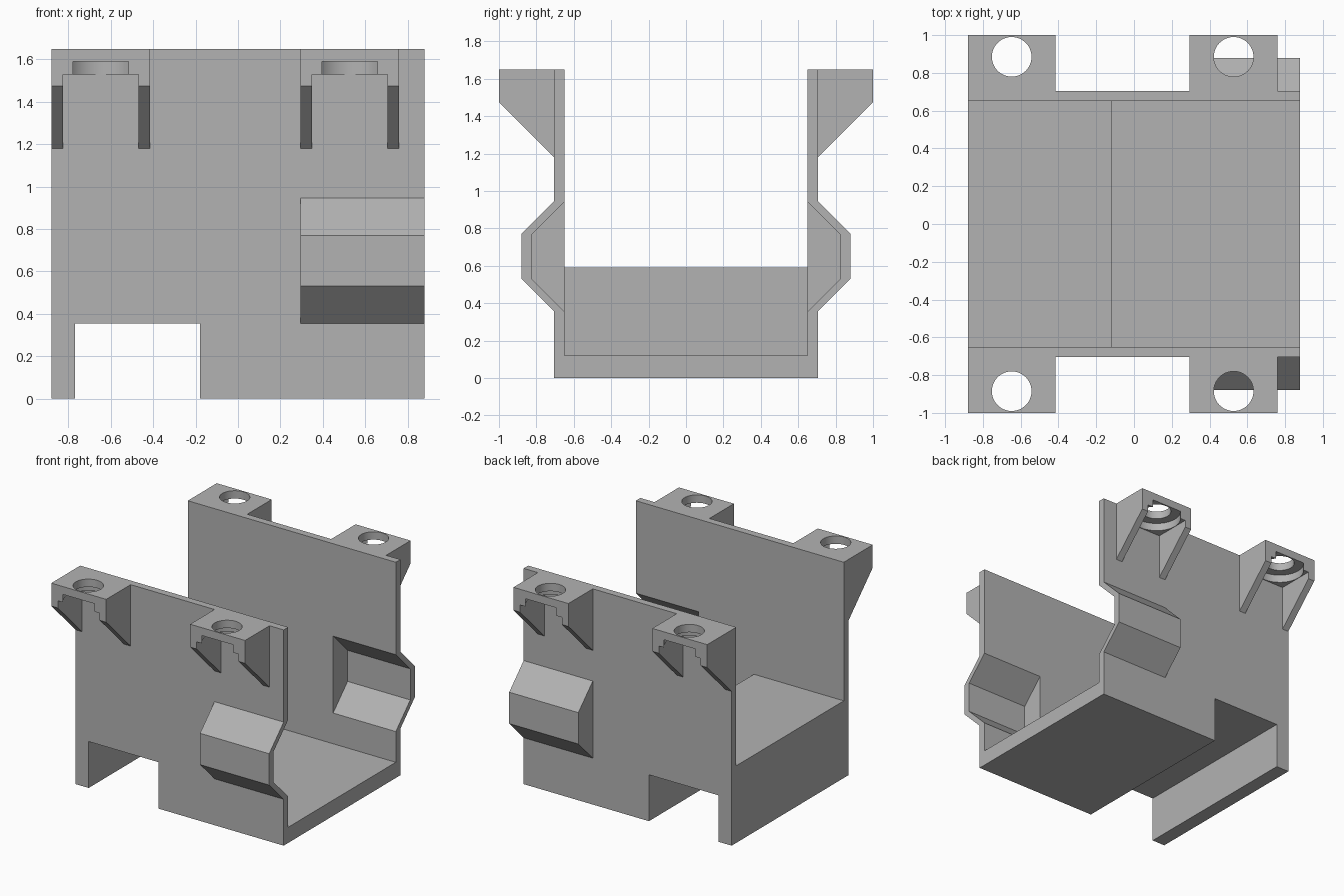
import bpy, bmesh
from mathutils import Vector

if "Cube" in bpy.data.objects:
    bpy.data.objects.remove(bpy.data.objects["Cube"])

grey = bpy.data.materials.new("mid grey")
grey.diffuse_color = (0.45, 0.45, 0.45, 1)
grey.use_nodes = True
grey.node_tree.nodes["Principled BSDF"].inputs["Base Color"].default_value = grey.diffuse_color


def finish(bm, name):
    bmesh.ops.recalc_face_normals(bm, faces=bm.faces)
    mesh = bpy.data.meshes.new(name)
    bm.to_mesh(mesh)
    bm.free()
    mesh.materials.append(grey)
    obj = bpy.data.objects.new(name, mesh)
    bpy.context.collection.objects.link(obj)
    return obj


def prism(name, profile, axis, start, end):
    """Extrude a closed profile along x (points are y, z) or y (points are x, z)."""
    bm = bmesh.new()
    place = (lambda a, z: (start, a, z)) if axis == "x" else (lambda a, z: (a, start, z))
    face = bm.faces.new([bm.verts.new(place(a, z)) for a, z in profile])
    new = bmesh.ops.extrude_face_region(bm, geom=[face])["geom"]
    d = end - start
    bmesh.ops.translate(bm, verts=[v for v in new if isinstance(v, bmesh.types.BMVert)],
                        vec=Vector((d, 0, 0)) if axis == "x" else Vector((0, d, 0)))
    return finish(bm, name)


def box(name, x0, x1, y0, y1, z0, z1):
    return prism(name, [(x0, z0), (x1, z0), (x1, z1), (x0, z1)], "y", y0, y1)


def cylinder(name, x, y, z0, z1, radius):
    bm = bmesh.new()
    bmesh.ops.create_cone(bm, cap_ends=True, segments=48, radius1=radius, radius2=radius, depth=z1 - z0)
    bmesh.ops.translate(bm, verts=bm.verts, vec=(x, y, (z0 + z1) / 2))
    return finish(bm, name)


def combine(target, tool, operation):
    """Apply a boolean and remove the helper."""
    mod = target.modifiers.new(operation, "BOOLEAN")
    mod.operation, mod.object, mod.solver = operation, tool, "EXACT"
    bpy.context.view_layer.objects.active = target
    bpy.ops.object.modifier_apply(modifier=mod.name)
    bpy.data.objects.remove(tool, do_unlink=True)


# Main cradle: base notch and stepped floor in one outline, then the side walls
OUT, INN, TOP = 0.705, 0.65, 1.65
cradle = prism("cradle", [(-0.88, 0), (-0.77, 0), (-0.77, 0.355), (-0.18, 0.355), (-0.18, 0),
                          (0.88, 0), (0.88, TOP), (-0.88, TOP)], "y", -OUT, OUT)
combine(cradle, prism("channel", [(-1, 0.59), (-0.12, 0.59), (-0.12, 0.12), (1, 0.12), (1, 2), (-1, 2)],
                      "y", -INN, INN), "DIFFERENCE")

for s in (-1, 1):
    # Hollow angular bulge on each wall, open at the right end
    combine(cradle, prism("bulge", [(s * 0.68, 0.355), (s * OUT, 0.355), (s * 0.88, 0.53), (s * 0.88, 0.77),
                                    (s * OUT, 0.945), (s * 0.68, 0.945)], "x", 0.295, 0.88), "UNION")
    combine(cradle, prism("bulge_hollow", [(s * 0.6, 0.355), (s * INN, 0.355), (s * 0.825, 0.53),
                                           (s * 0.825, 0.768), (s * INN, 0.943), (s * 0.6, 0.943)],
                          "x", 0.35, 1.0), "DIFFERENCE")

    # Mounting brackets: ribbed gusset with pocket, counterbore and screw hole
    for x0 in (-0.88, 0.295):
        cx, cy = x0 + 0.2325, s * 0.885
        bracket = prism("bracket", [(s * 0.68, TOP), (s * 1, TOP), (s * 1, 1.475), (s * OUT, 1.18),
                                    (s * 0.68, 1.18)], "x", x0, x0 + 0.465)
        y0, y1 = sorted((s * OUT, s * 1.1))
        combine(bracket, box("pocket", x0 + 0.055, x0 + 0.41, y0, y1, 1.0, 1.53), "DIFFERENCE")
        combine(bracket, cylinder("counterbore", cx, cy, 1.4, 1.59, 0.175), "DIFFERENCE")
        combine(bracket, cylinder("screw_hole", cx, cy, 1.4, 1.8, 0.105), "DIFFERENCE")
        combine(cradle, bracket, "UNION")

# Smooth the round holes, keep every edge sharp
bpy.ops.object.select_all(action="DESELECT")
cradle.select_set(True)
bpy.context.view_layer.objects.active = cradle
bpy.ops.object.shade_smooth_by_angle(angle=0.5)
